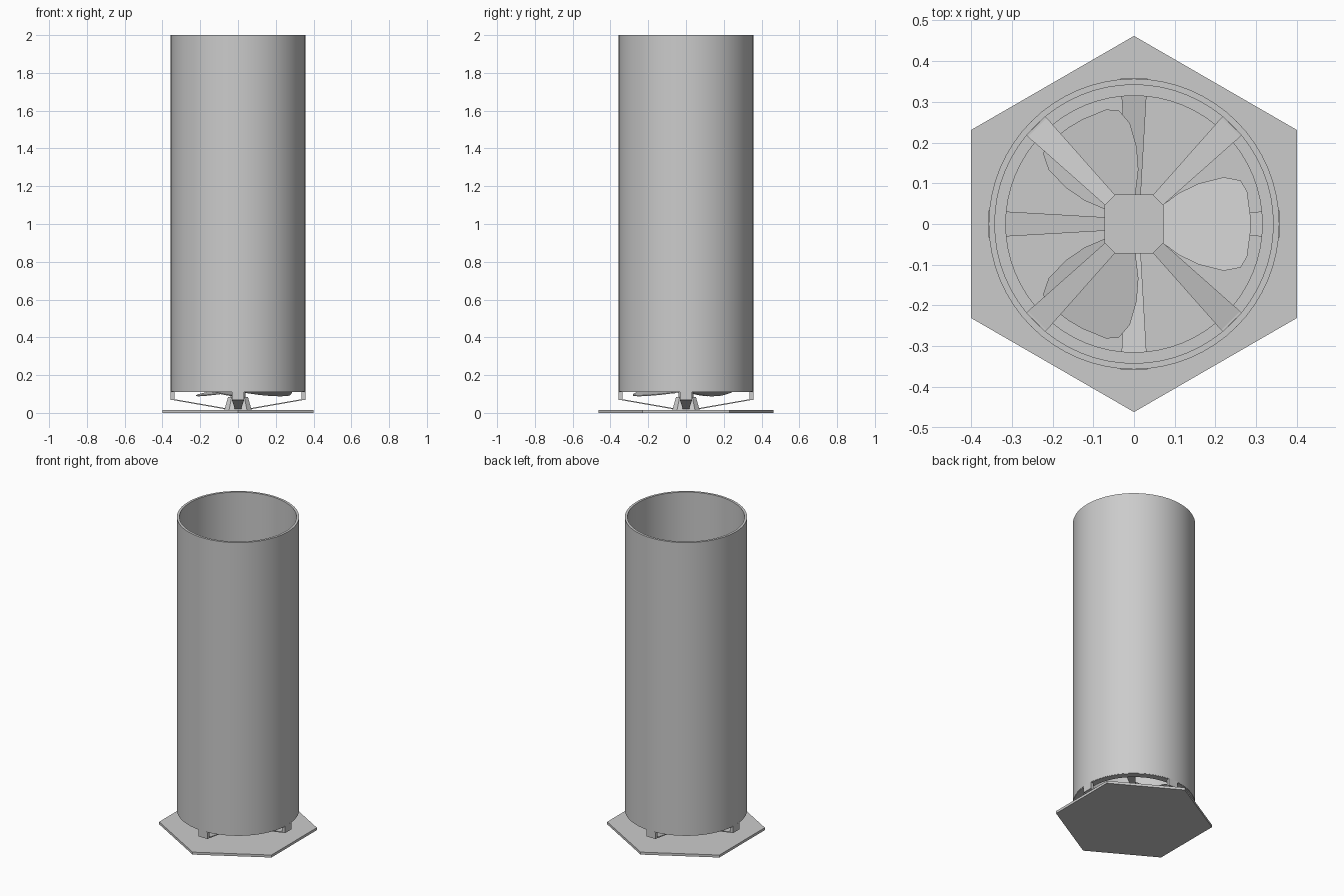
import bpy, bmesh
from math import sin, cos, pi, radians
from mathutils import Matrix

if "Cube" in bpy.data.objects:
    bpy.data.objects.remove(bpy.data.objects["Cube"])

MID = 0.113  # fan plane height


def make(name, bm, smooth=False):
    bmesh.ops.recalc_face_normals(bm, faces=bm.faces)
    me = bpy.data.meshes.new(name)
    bm.to_mesh(me)
    bm.free()
    ob = bpy.data.objects.new(name, me)
    bpy.context.collection.objects.link(ob)
    if smooth:
        bpy.context.view_layer.objects.active = ob
        ob.select_set(True)
        bpy.ops.object.shade_smooth_by_angle(angle=radians(30))
        ob.select_set(False)
    return ob


def loft(bm, loops, closed=False):
    """Skin equal-length point loops; cap the ends unless closed."""
    rows = [[bm.verts.new(p) for p in l] for l in loops]
    n = len(rows[0])
    pairs = list(zip(rows, rows[1:]))
    if closed:
        pairs.append((rows[-1], rows[0]))
    else:
        bm.faces.new(rows[0])
        bm.faces.new(rows[-1])
    for a, b in pairs:
        for i in range(n):
            j = (i + 1) % n
            bm.faces.new((a[i], a[j], b[j], b[i]))


def circle(r, z, n=64, a0=0):
    return [(r * cos(a0 + 2 * pi * i / n), r * sin(a0 + 2 * pi * i / n), z) for i in range(n)]


def pipe(name, ro, ri, z0, z1):
    bm = bmesh.new()
    loft(bm, [circle(ro, z0), circle(ro, z1), circle(ri, z1), circle(ri, z0)], closed=True)
    return make(name, bm, True)


def octagon(s, c, z):
    return [(s, -c, z), (s, c, z), (c, s, z), (-c, s, z),
            (-s, c, z), (-s, -c, z), (-c, -s, z), (c, -s, z)]


# hexagonal base plate
bm = bmesh.new()
loft(bm, [circle(0.462, z, 6, pi / 2) for z in (0, 0.016)])
make("base_plate", bm)

# tall tube and the fan ring at its lower end
pipe("tube", 0.357, 0.342, 0.112, 2.0)
pipe("fan_ring", 0.355, 0.315, 0.110, 0.120)


def frame(name, angle, flip, r_out):
    """Hub with four tapering sloped arms and end posts, built facing down."""
    bm = bmesh.new()
    loft(bm, [octagon(0.072, 0.047, 0.016), octagon(0.053, 0.034, 0.083)])
    for k in range(4):
        start = len(bm.verts)
        # sloped arm
        loft(bm, [[(x, -w, z), (x, w, z), (x, w, z + 0.006), (x, -w, z + 0.006)]
                  for x, w, z in ((0.06, 0.016, 0.018), (r_out, 0.033, 0.07))])
        # post up to the ring
        loft(bm, [[(r_out - 0.02, -0.033, z), (r_out, -0.033, z),
                   (r_out, 0.033, z), (r_out - 0.02, 0.033, z)] for z in (0.069, 0.114)])
        bm.verts.ensure_lookup_table()
        bmesh.ops.rotate(bm, verts=bm.verts[start:], cent=(0, 0, 0),
                         matrix=Matrix.Rotation(angle + k * pi / 2, 3, 'Z'))
    if flip:
        for v in bm.verts:
            v.co.z = 2 * MID - v.co.z
    return make(name, bm)


frame("lower_frame", 0, False, 0.357)
frame("upper_frame", pi / 4, True, 0.341)

# rotor spindle
bm = bmesh.new()
loft(bm, [circle(0.04, z, 24) for z in (0.08, 2 * MID - 0.08)])
make("rotor_spindle", bm, True)

# three pitched blades: (radius, half width) along each blade
profile = [(0.03, 0.02), (0.07, 0.046), (0.11, 0.076), (0.16, 0.1),
           (0.22, 0.115), (0.262, 0.107), (0.278, 0.08), (0.286, 0.02)]
bm = bmesh.new()
for k in range(3):
    start = len(bm.verts)
    loops = []
    for x, w in profile:
        dz = 0.2 * w
        t = 0.0025
        loops.append([(x, -w, MID + dz - t), (x, w, MID - dz - t),
                      (x, w, MID - dz + t), (x, -w, MID + dz + t)])
    loft(bm, loops)
    bm.verts.ensure_lookup_table()
    bmesh.ops.rotate(bm, verts=bm.verts[start:], cent=(0, 0, 0),
                     matrix=Matrix.Rotation(k * 2 * pi / 3, 3, 'Z'))
make("fan_blades", bm, True)
